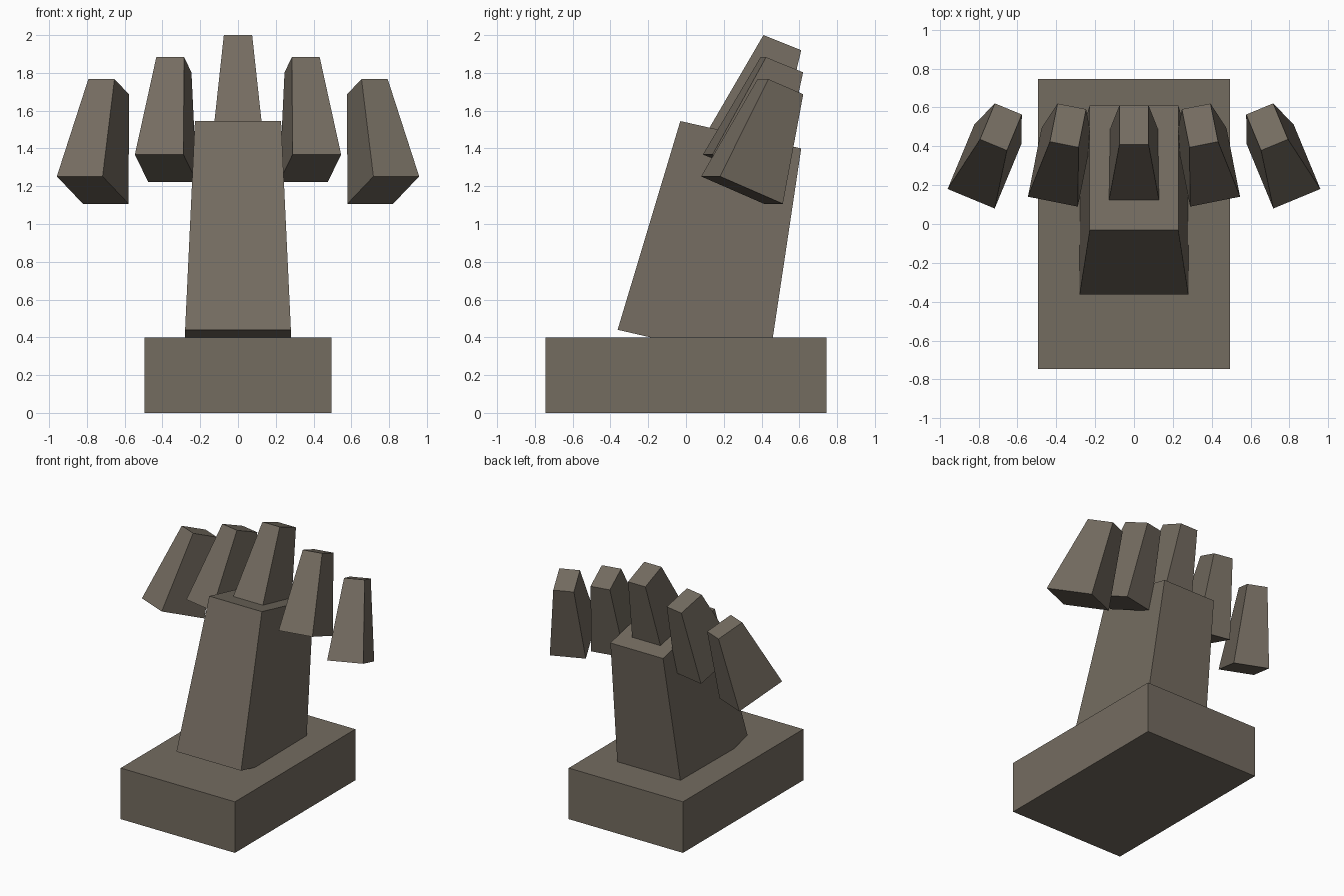
import bpy, bmesh, math
from mathutils import Matrix, Vector

if "Cube" in bpy.data.objects:
    bpy.data.objects.remove(bpy.data.objects["Cube"])

stone = bpy.data.materials.new("grey brown stone")
stone.diffuse_color = (0.175, 0.150, 0.118, 1)
stone.use_nodes = True
stone.node_tree.nodes["Principled BSDF"].inputs["Base Color"].default_value = stone.diffuse_color


def tapered_block(name, bottom, top, matrix=Matrix()):
    """Each end is (half width, front y, front z, back y, back z)."""
    bm = bmesh.new()
    rings = []
    for w, fy, fz, by, bz in (bottom, top):
        pts = [(-w, fy, fz), (w, fy, fz), (w, by, bz), (-w, by, bz)]
        rings.append([bm.verts.new(matrix @ Vector(p)) for p in pts])
    lo, hi = rings
    bm.faces.new(lo[::-1])
    bm.faces.new(hi)
    for i in range(4):
        j = (i + 1) % 4
        bm.faces.new((lo[i], lo[j], hi[j], hi[i]))
    bmesh.ops.recalc_face_normals(bm, faces=bm.faces)
    mesh = bpy.data.meshes.new(name)
    bm.to_mesh(mesh)
    bm.free()
    mesh.materials.append(stone)
    ob = bpy.data.objects.new(name, mesh)
    bpy.context.collection.objects.link(ob)
    return ob


# Plinth and leaning column
tapered_block("base", (0.495, -0.745, 0, 0.745, 0), (0.495, -0.745, 0.4, 0.745, 0.4))
tapered_block("column", (0.28, -0.362, 0.44, 0.438, 0.255), (0.228, -0.03, 1.545, 0.61, 1.40))

# Fan of five identical leaning blocks: x, y, z of the front bottom edge, turn in degrees
fan = [("centre_block", 0, 0.11, 1.485, 0)]
for side, s in (("left", -1), ("right", 1)):
    fan.append((side + "_inner_block", s * 0.4175, 0.115, 1.368, s * 11.25))
    fan.append((side + "_outer_block", s * 0.838, 0.13, 1.252, s * 22.5))
for name, x, y, z, turn in fan:
    m = Matrix.Translation((x, y, z)) @ Matrix.Rotation(math.radians(turn), 4, 'Z')
    tapered_block(name, (0.131, 0, 0, 0.36, -0.145), (0.075, 0.3, 0.515, 0.5, 0.435), m)
